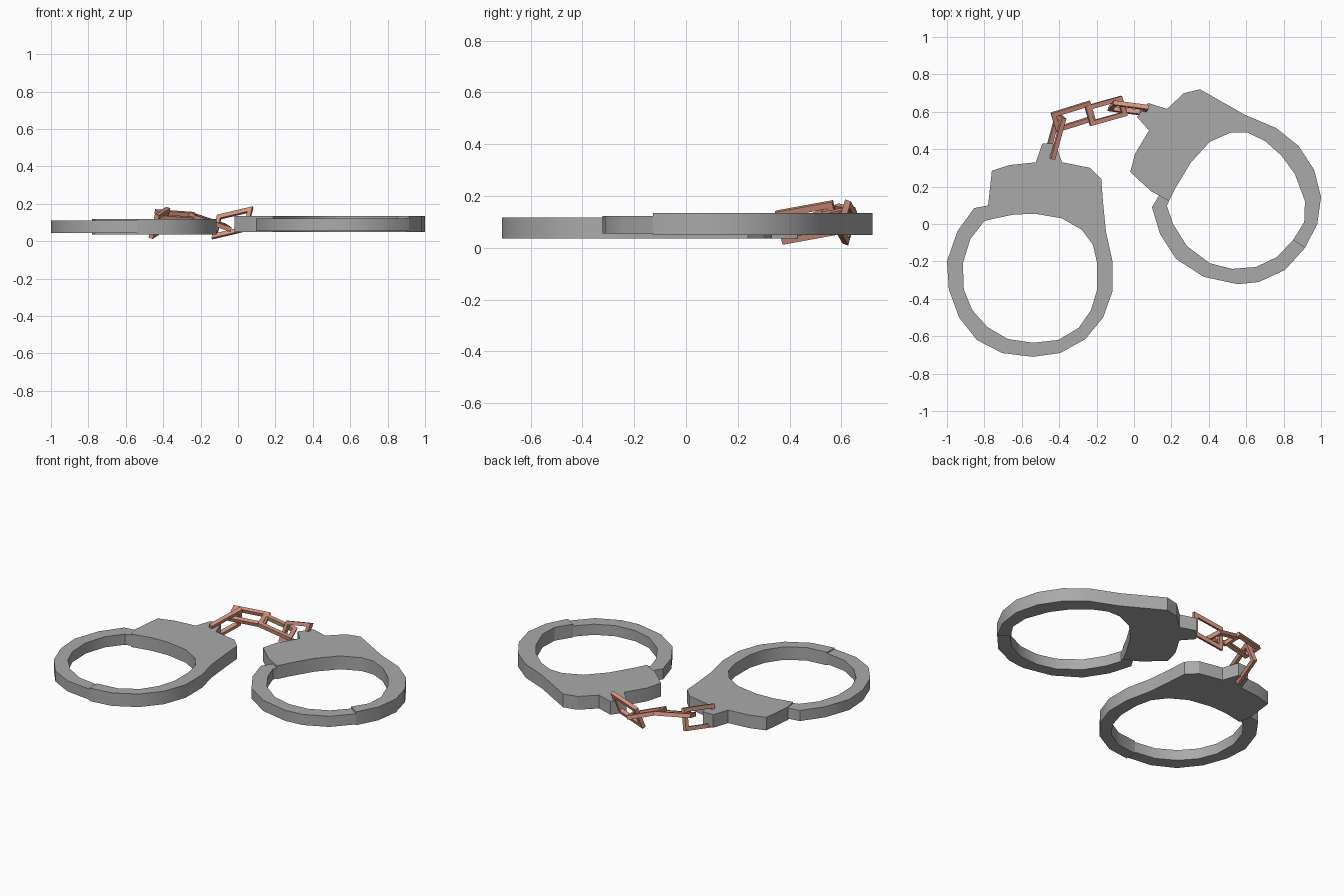
import bpy, bmesh, math
from mathutils import Vector

if "Cube" in bpy.data.objects:
    bpy.data.objects.remove(bpy.data.objects["Cube"])


def material(name, rgb):
    m = bpy.data.materials.new(name)
    m.diffuse_color = (*rgb, 1)
    m.use_nodes = True
    m.node_tree.nodes["Principled BSDF"].inputs["Base Color"].default_value = m.diffuse_color
    return m


steel = material("steel_grey", (0.40, 0.40, 0.40))
copper = material("copper", (0.66, 0.29, 0.21))


def finish(name, bm, mat):
    bmesh.ops.recalc_face_normals(bm, faces=bm.faces)
    me = bpy.data.meshes.new(name)
    bm.to_mesh(me)
    bm.free()
    me.materials.append(mat)
    ob = bpy.data.objects.new(name, me)
    bpy.context.collection.objects.link(ob)
    return ob


def plate(name, outline, z0, z1):
    """Flat profile extruded from z0 to z1, smooth round the rim."""
    bm = bmesh.new()
    face = bm.faces.new([bm.verts.new((x, y, z0)) for x, y in outline])
    ext = bmesh.ops.extrude_face_region(bm, geom=[face])
    for v in ext["geom"]:
        if isinstance(v, bmesh.types.BMVert):
            v.co.z = z1
    ob = finish(name, bm, steel)
    bpy.ops.object.select_all(action='DESELECT')
    ob.select_set(True)
    bpy.context.view_layer.objects.active = ob
    bpy.ops.object.shade_smooth_by_angle(angle=math.radians(28))


def link(name, centre, along, across, rod=0.024):
    """Rectangular chain link: four mitred corners, square rod."""
    c, a, w = Vector(centre), Vector(along), Vector(across)
    n = a.cross(w).normalized() * rod / 2
    da, dw = a.normalized() * rod / 2, w.normalized() * rod / 2
    bm = bmesh.new()
    rings = []
    for sa, sw in ((-1, -1), (1, -1), (1, 1), (-1, 1)):
        p = c + sa * (a / 2 - da) + sw * (w / 2 - dw)
        d = sa * da + sw * dw
        rings.append([bm.verts.new(p + i * d + j * n)
                      for i, j in ((1, 1), (1, -1), (-1, -1), (-1, 1))])
    for k in range(4):
        r, s = rings[k], rings[(k + 1) % 4]
        for i in range(4):
            j = (i + 1) % 4
            bm.faces.new((r[i], r[j], s[j], s[i]))
    finish(name, bm, copper)


# left cuff: lock body with fixed half ring, then swinging arm
plate("left_cuff_body", [
    (-.54, -.71), (-.395, -.69), (-.26, -.615), (-.165, -.50), (-.115, -.36),
    (-.115, -.20), (-.15, -.04), (-.165, .11), (-.175, .24), (-.235, .30),
    (-.385, .33), (-.42, .43), (-.49, .43), (-.525, .33), (-.665, .315),
    (-.76, .285), (-.78, .10), (-.765, .025), (-.645, .05), (-.53, .055),
    (-.385, .03), (-.28, -.03), (-.22, -.11), (-.197, -.21), (-.197, -.35),
    (-.23, -.46), (-.295, -.555), (-.405, -.62), (-.54, -.635)], .036, .118)
plate("left_cuff_arm", [
    (-.54, -.71), (-.705, -.69), (-.84, -.62), (-.935, -.50), (-.99, -.35),
    (-1.0, -.20), (-.945, -.04), (-.855, .085), (-.775, .10), (-.765, .025),
    (-.80, .015), (-.875, -.08), (-.915, -.21), (-.91, -.35), (-.865, -.46),
    (-.785, -.55), (-.675, -.615), (-.54, -.635)], .044, .111)

# right cuff
plate("right_cuff_body", [
    (.914, -.128), (.98, 0), (1.0, .144), (.963, .29), (.88, .417),
    (.76, .513), (.594, .583), (.353, .72), (.267, .70), (.176, .615),
    (.075, .647), (.016, .572), (.08, .50), (.005, .374), (-.02, .278),
    (.09, .176), (.187, .123), (.225, .198), (.305, .33), (.406, .44),
    (.52, .49), (.604, .49), (.70, .444), (.79, .364), (.86, .267),
    (.914, .123), (.91, .01), (.85, -.086)], .05, .134)
plate("right_cuff_arm", [
    (.914, -.128), (.807, -.246), (.668, -.31), (.556, -.322), (.374, -.283),
    (.225, -.187), (.139, -.053), (.096, .09), (.134, .152), (.187, .123),
    (.176, .096), (.209, 0), (.283, -.118), (.406, -.21), (.524, -.24),
    (.652, -.23), (.765, -.176), (.85, -.086)], .055, .122)

# chain: end links stand upright through the tabs, middle links lie flat
link("chain_link_1", (-.42, .47, .098), (.06, .22, .04), (.035, -.03, .125))
link("chain_link_2", (-.325, .575, .135), (.21, .065, -.015), (-.03, .10, .035))
link("chain_link_3", (-.15, .605, .105), (.195, .055, -.065), (-.03, .105, .02))
link("chain_link_4", (-.03, .62, .098), (.19, -.025, .045), (.03, .035, .125))
